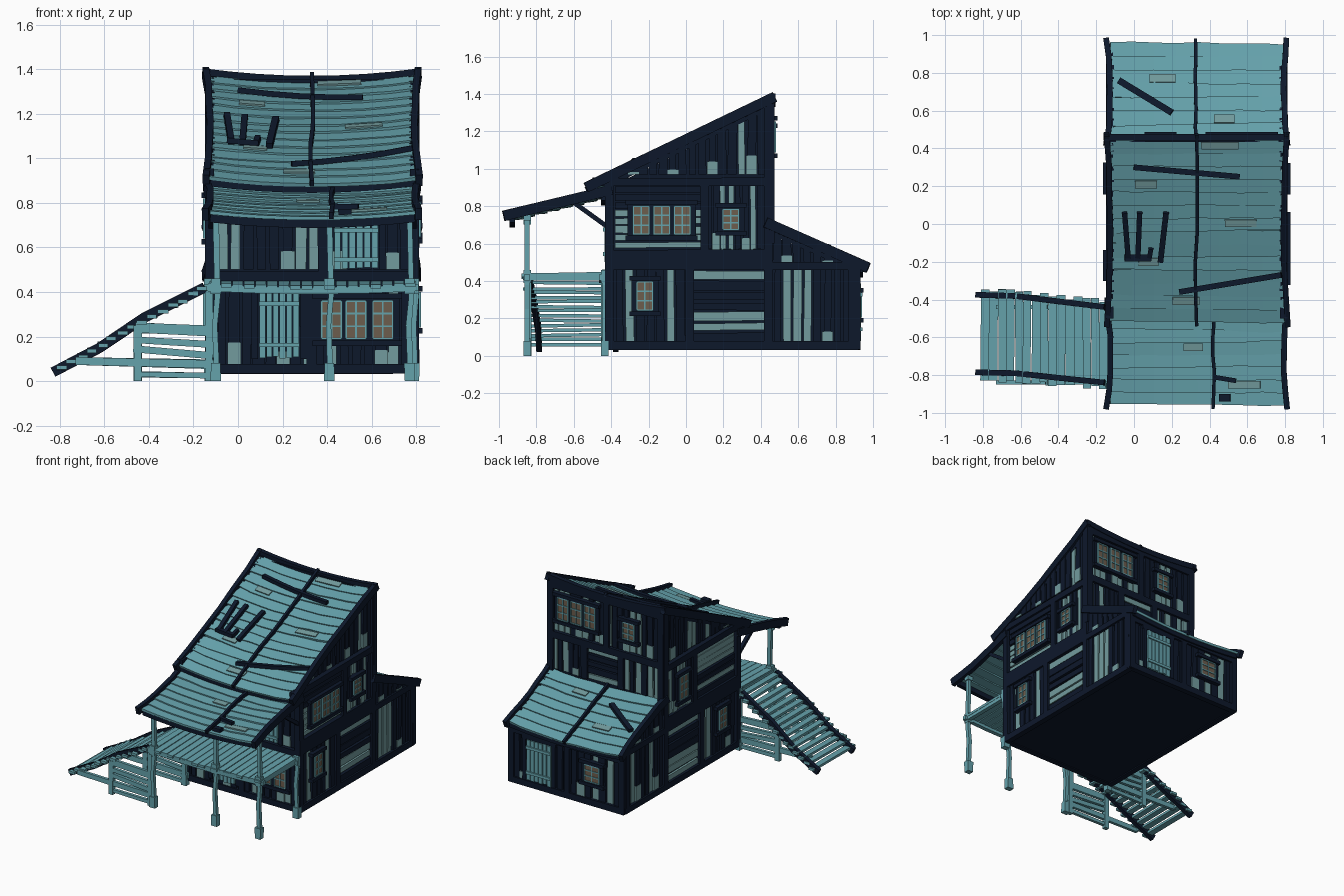
import bpy, bmesh, random
from mathutils import Vector as V

if "Cube" in bpy.data.objects:
    bpy.data.objects.remove(bpy.data.objects["Cube"])

random.seed(4)
R = random.uniform
COL = {"teal": (0.13, 0.36, 0.41, 1), "pale": (0.17, 0.33, 0.34, 1),
       "dark": (0.004, 0.009, 0.024, 1), "pane": (0.15, 0.11, 0.075, 1)}
mats = {}
for k, c in COL.items():
    mats[k] = bpy.data.materials.new(k)
    mats[k].diffuse_color = c
parts = {}


def part(name, mat):
    return parts.setdefault((name, mat), bmesh.new())


def beam(name, mat, pts, w, t, up=(0, 0, 1), wob=0.0):
    """Sweep a rectangular board along points; w across, t along up."""
    bm, pts, up = part(name, mat), [V(p) for p in pts], V(up)
    rings = []
    for i, p in enumerate(pts):
        tan = (pts[min(i + 1, len(pts) - 1)] - pts[max(i - 1, 0)]).normalized()
        side = up.cross(tan).normalized()
        u = tan.cross(side)
        k = w / 2 * (1 + R(-wob, wob))
        rings.append([bm.verts.new(p + side * a * k + u * b * t / 2)
                      for a, b in ((-1, -1), (1, -1), (1, 1), (-1, 1))])
    for a, b in zip(rings, rings[1:]):
        for i in range(4):
            j = (i + 1) % 4
            bm.faces.new((a[i], a[j], b[j], b[i]))
    bm.faces.new(rings[0][::-1])
    bm.faces.new(rings[-1])


# Roof surfaces: sagging in the middle
def sag(x):
    return 1 - ((x - 0.33) / 0.5) ** 2


def main_z(x, y):
    return 0.92 + (y + 0.52) * 0.48 - 0.035 * sag(x)


def porch_z(x, y):
    return 0.76 + (y + 0.98) * 0.24 - 0.03 * sag(x)


def lean_z(x, y):
    return 0.715 - (y - 0.45) * 0.44 - 0.03 * sag(x)


def roof(name, f, y0, y1, n, slope, batten_x):
    pitch = (y1 - y0) / n
    xs = [-0.125 + 0.92 * i / 8 for i in range(9)]
    for i in range(n):
        yc, tilt = y0 + pitch * (i + 0.5), R(-0.012, 0.012)
        lap = slope - (0.13 if slope > 0 else -0.13) * R(.6, 1.3)     # overlapping like shingles
        up = V((0, -lap, 1)).normalized()
        pts = []
        for x in xs:
            y = yc + tilt * (x - 0.33) * 2 + R(-0.003, 0.003)
            pts.append((x, y, f(x, y) - 0.012))
        beam(name + "_planks", "teal", pts, pitch * 1.25, 0.016, up, 0.06)
        if i % 3 == 1:      # short patch boards
            a = R(-0.1, 0.5)
            beam(name + "_patches", "pale", [(x, yc, f(x, yc) - 0.001) for x in (a, a + R(.1, .2))],
                 pitch * 0.6, 0.012, up)
    ys = [y0 - 0.025 + (y1 - y0 + 0.05) * i / 6 for i in range(7)]
    for ex, s in ((-0.145, 1), (0.81, -1)):     # edge boards, pinched in the middle
        beam(name + "_edge", "dark", [(ex + s * 0.018 * (1 - (i / 3 - 1) ** 2) + R(-.004, .004), y, f(ex, y) - 0.01)
                                      for i, y in enumerate(ys)], 0.03, 0.055)
    beam(name + "_batten", "dark", [(batten_x + R(-.006, .006), y, f(batten_x, y) + 0.01) for y in ys],
         0.018, 0.03)
    for y in (y0 + 0.02, y1 - 0.02):            # purlins under both ends
        beam(name + "_purlins", "dark", [(x, y, f(x, y) - 0.037) for x in xs], 0.03, 0.035)


roof("main_roof", main_z, -0.51, 0.45, 14, 0.48, 0.33)
roof("porch_roof", porch_z, -0.95, -0.42, 8, 0.24, 0.42)
roof("lean_to_roof", lean_z, 0.45, 0.95, 7, -0.44, 0.33)
beam("main_roof_ridge", "dark", [(x, 0.46, main_z(x, 0.46) - 0.005) for x in
                                 [-0.16 + 0.98 * i / 8 for i in range(9)]], 0.035, 0.04)

# Loose boards lying on the roofs
for f, x0, y0, x1, y1, w in ((main_z, 0, .30, .56, .25, .03), (main_z, .24, -.36, .78, -.27, .03),
                             (main_z, -.05, .06, -.03, -.19, .028), (main_z, .03, .06, .02, -.19, .028),
                             (main_z, -.05, -.18, .09, -.18, .035), (main_z, .09, -.13, .08, -.19, .025),
                             (main_z, .17, .06, .14, -.2, .03), (lean_z, -.08, .76, .2, .59, .035),
                             (porch_z, .42, -.81, .54, -.83, .025), (porch_z, .45, -.92, .51, -.92, .04)):
    pts = [(x0 + (x1 - x0) * k, y0 + (y1 - y0) * k) for k in (0, .25, .5, .75, 1)]
    beam("loose_roof_boards", "dark", [(x, y, f(x, y) + 0.012) for x, y in pts], w, 0.025)

# Solid house core, side profile extruded across x
bm = part("house_core", "dark")
prof = [(-.4, .04), (.9, .04), (.9, .46), (.44, .65), (.44, 1.32), (-.4, .905)]
face = bm.faces.new([bm.verts.new((-0.11, y, z)) for y, z in prof])
ext = bmesh.ops.extrude_face_region(bm, geom=[face])
bmesh.ops.translate(bm, vec=(0.885, 0, 0), verts=[v for v in ext["geom"] if isinstance(v, bmesh.types.BMVert)])
bmesh.ops.recalc_face_normals(bm, faces=bm.faces)


# Wall helper: maps (u, v) on a wall to space
class Wall:
    def __init__(self, name, axis, pos, sign):
        self.name, self.axis, self.pos, self.sign = name, axis, pos, sign
        self.n = V((sign, 0, 0)) if axis == 0 else V((0, sign, 0))

    def p(self, u, v, d):
        q = self.pos + self.sign * d
        return (q, u, v) if self.axis == 0 else (u, q, v)

    def board(self, kind, mat, a, b, w, t, d=0.0, wob=0.0):
        beam(self.name + "_" + kind, mat, [self.p(*a, d), self.p(*b, d)], w, t, self.n, wob)

    def frame(self, w, *lines):
        for u0, v0, u1, v1 in lines:
            self.board("frame", "dark", (u0, v0), (u1, v1), w, 0.04, 0.008, 0.08)

    def fill(self, u0, u1, v0, v1, vertical=True, n=8, light=0.35, top=None):
        lo, hi = (u0, u1) if vertical else (v0, v1)
        pitch = (hi - lo) / n
        for i in range(n):
            c, j = lo + pitch * (i + 0.5), R(-0.006, 0.006)
            pale = R(0, 1) < light
            a, b = ((c, v0), (c + j, top(c) if top else v1)) if vertical else ((u0, c), (u1, c + j))
            if vertical and b[1] - a[1] < 0.02:
                continue
            self.board("planks", "pale" if pale else "dark", a, b, pitch * R(.65, .92),
                       0.016 if pale else 0.03, 0, 0.08)
            if not pale and vertical and i % 4 == 1:     # pale stub where a board broke off
                h = a[1] + (b[1] - a[1]) * R(.15, .3)
                self.board("stubs", "pale", a, (c, h), pitch * 1.1, 0.034, 0)

    def windows(self, us, v, w=0.085, h=0.15):
        a, b = us[0] - w / 2 - .03, us[-1] + w / 2 + .03
        self.board("window_frame", "dark", (a, v), (b, v), h + .06, .03, .012)
        for s in (-1, 1):
            self.board("window_frame", "dark", (a - .01, v + s * (h / 2 + .02)), (b + .01, v + s * (h / 2 + .02)),
                       .025, .05, .018)
        for u in us:
            self.board("window_panes", "pane", (u, v - h / 2), (u, v + h / 2), w, .006, .029)
            for k in (-.5, 0, .5):
                self.board("window_bars", "teal", (u + k * w, v - h / 2), (u + k * w, v + h / 2), .008, .012, .031)
            for k in (-.5, -.17, .17, .5):
                self.board("window_bars", "teal", (u - w / 2, v + k * h), (u + w / 2, v + k * h), .008, .012, .031)

    def door(self, u, v0, v1, w):
        for i in range(6):
            c = u + w * ((i + .5) / 6 - .5)
            self.board("door_planks", "teal", (c, v0 + R(0, .01)), (c, v1 - R(0, .01)), w / 6 * .85, .02, .02)
        for k in (.2, .8):
            v = v0 + (v1 - v0) * k
            self.board("door_braces", "teal", (u - w / 2, v), (u + w / 2, v), .02, .01, .034)
        self.frame(.03, (u - w / 2 - .02, v0, u - w / 2 - .02, v1), (u + w / 2 + .02, v0, u + w / 2 + .02, v1),
                   (u - w / 2 - .04, v1 + .01, u + w / 2 + .04, v1 + .01))


# Side walls
for name, pos, s in (("right_wall", .785, 1), ("left_wall", -.12, -1)):
    W = Wall(name, 0, pos, s)
    lean_top = lambda u: lean_z(.8, u) - .012
    W.fill(-.38, .0, .07, .46, True, 7, .25)
    W.fill(.04, .42, .07, .46, False, 7, .6)
    W.fill(.46, .89, .07, .46, True, 8, .2)
    W.fill(.46, .89, .5, .6, True, 8, .1, lean_top)
    W.fill(-.38, .09, .57, .91, False, 8, .65)
    W.fill(.1, .42, .57, .91, True, 8, .6)
    W.fill(-.36, .43, .97, 1.3, True, 15, .15, lambda u: main_z(.8, u) - .012)
    W.board("gable_backing", "dark", (-.42, main_z(.8, -.42) - .035), (.44, main_z(.8, .44) - .035), .05, .02)
    W.board("lean_to_backing", "dark", (.45, lean_z(.8, .45) - .035), (.9, lean_z(.8, .9) - .035), .05, .02)
    W.frame(.045, (-.42, .055, .92, .055), (-.42, .48, .9, .48), (-.41, .545, .44, .545), (-.5, .93, .45, .93),
            (-.41, .04, -.41, .92), (.02, .05, .02, .48), (.44, .05, .44, 1.36), (.89, .04, .89, .5),
            (.1, .56, .1, .92), (-.41, .51, .44, .51))
    W.windows([-.22], .32)
    if s > 0:
        W.windows([-.24, -.13, -.02], .725)
        W.windows([.24], .73, .085, .11)
    else:
        W.windows([.24], .73, .09, .17)

# Front wall
W = Wall("front_wall", 1, -.405, -1)
W.fill(-.1, .78, .07, .42, True, 16, .2)
W.fill(-.1, .78, .5, .86, True, 15, .35)
W.frame(.045, (-.14, .055, .81, .055), (-.14, .47, .81, .47), (-.14, .88, .81, .88), (-.12, .04, -.12, .9),
        (.79, .04, .79, .9), (.33, .05, .33, .45), (.38, .47, .38, .88))
W.windows([.42, .53, .65], .275, .09, .17)
W.door(.185, .1, .41, .18)
W.door(.53, .5, .72, .2)

# Back walls: lean-to and tall upper wall
W = Wall("lean_to_back_wall", 1, .905, 1)
W.fill(-.1, .78, .07, .43, True, 15, .2)
W.frame(.045, (-.14, .055, .81, .055), (-.14, .43, .81, .43), (-.12, .04, -.12, .47), (.79, .04, .79, .47),
        (.33, .05, .33, .45))
W.door(.56, .08, .39, .2)
W.windows([.12], .27, .12, .12)
W = Wall("upper_back_wall", 1, .445, 1)
W.fill(-.1, .2, .7, .94, True, 6, .35)
W.fill(.22, .5, .7, .94, False, 5, .8)
W.fill(.52, .78, .7, .94, True, 6, .35)
W.fill(-.1, .78, .99, 1.32, True, 18, .4)
W.frame(.05, (-.14, .96, .81, .96), (-.14, 1.33, .81, 1.33), (-.12, .6, -.12, 1.37), (.79, .6, .79, 1.37),
        (.33, .97, .33, 1.32), (.21, .7, .21, .95), (.51, .7, .51, .95))
W.windows([.46, .57, .68], 1.17, .085, .16)
W.windows([.14], 1.15, .09, .12)

# Porch deck
for i in range(18):
    x = -.13 + .93 * (i + .5) / 18
    beam("porch_deck", "teal", [(x, -.87 + R(-.01, .01), .435 - .015 * sag(x)), (x, -.42, .44)], .047, .018, wob=.06)
for y in (-.85, -.45):
    beam("porch_deck_beams", "teal", [(x, y, .42 - .015 * sag(x)) for x in (-.15, .1, .33, .6, .81)], .03, .03)
for x in (-.12, .78):
    beam("porch_deck_beams", "teal", [(x, -.87, .42), (x, -.42, .42)], .03, .035)

# Porch posts with base blocks and collars; short ones against the wall
for x, y in ((-.1, -.85), (.41, -.85), (.77, -.85), (-.13, -.435), (.79, -.435)):
    top = porch_z(x, y) - .03 if y < -.5 else .46
    beam("porch_posts", "teal", [(x + .006, y, 0), (x - .004, y, .25), (x + .008, y, .38), (x, y, top)],
         .026, .026, (0, 1, 0), .12)
    for a, b in ((0, .08), (.39, .46), (top - .03, top)):
        beam("porch_post_blocks", "teal", [(x, y, a), (x, y, b)], .045, .04, (0, 1, 0), .1)
for x in (-.12, .79):
    beam("porch_braces", "dark", [(x, -.6, .82), (x, -.42, .69)], .025, .025)

# Stairs: treads, stringers and the frame below
for i in range(15):
    k = (i + .5) / 15
    x, z = -.81 + .67 * k, .05 + .375 * k
    beam("stair_treads", "teal", [(x + R(-.006, .006), -.82 - .05 * k + R(-.012, .012), z + R(-.006, .006)),
                                  (x, -.34 - .07 * k + R(-.012, .012), z + R(-.006, .006))], .045, .018, wob=.1)
for y0, y1 in ((-.785, -.84), (-.375, -.44)):
    beam("stair_stringers", "dark", [(-.83, y0, .04), (-.62, y0 * .9 + y1 * .1, .15), (-.42, (y0 + y1) / 2, .285),
                                     (-.15, y1, .42)], .03, .045)
    for x, h in ((-.45, .25), (-.13, .42)):
        beam("stair_posts", "teal", [(x, y1, 0), (x, y1, h)], .035, .03, (0, 1, 0), .1)
    for x0, za, x1, zb, w in ((-.73, .09, -.1, .075, .04), (-.47, .145, -.13, .115, .03), (-.46, .24, -.13, .225, .045),
                              (-.46, .185, -.13, .165, .03), (-.45, .03, -.13, .025, .025)):
        beam("stair_side_boards", "teal", [(x0, y1, za), (x1, y1, zb)], w, .022, (0, 1, 0), .15)

# Turn the collected boards into objects
for (name, mat), bm in parts.items():
    label = name if mat != "pale" else name + "_pale"
    me = bpy.data.meshes.new(label)
    bm.to_mesh(me)
    bm.free()
    me.materials.append(mats[mat])
    bpy.context.scene.collection.objects.link(bpy.data.objects.new(label, me))

for m in bpy.data.materials:
    if m.users and not m.is_grease_pencil:
        m.use_nodes = True
        m.node_tree.nodes["Principled BSDF"].inputs["Base Color"].default_value = m.diffuse_color
